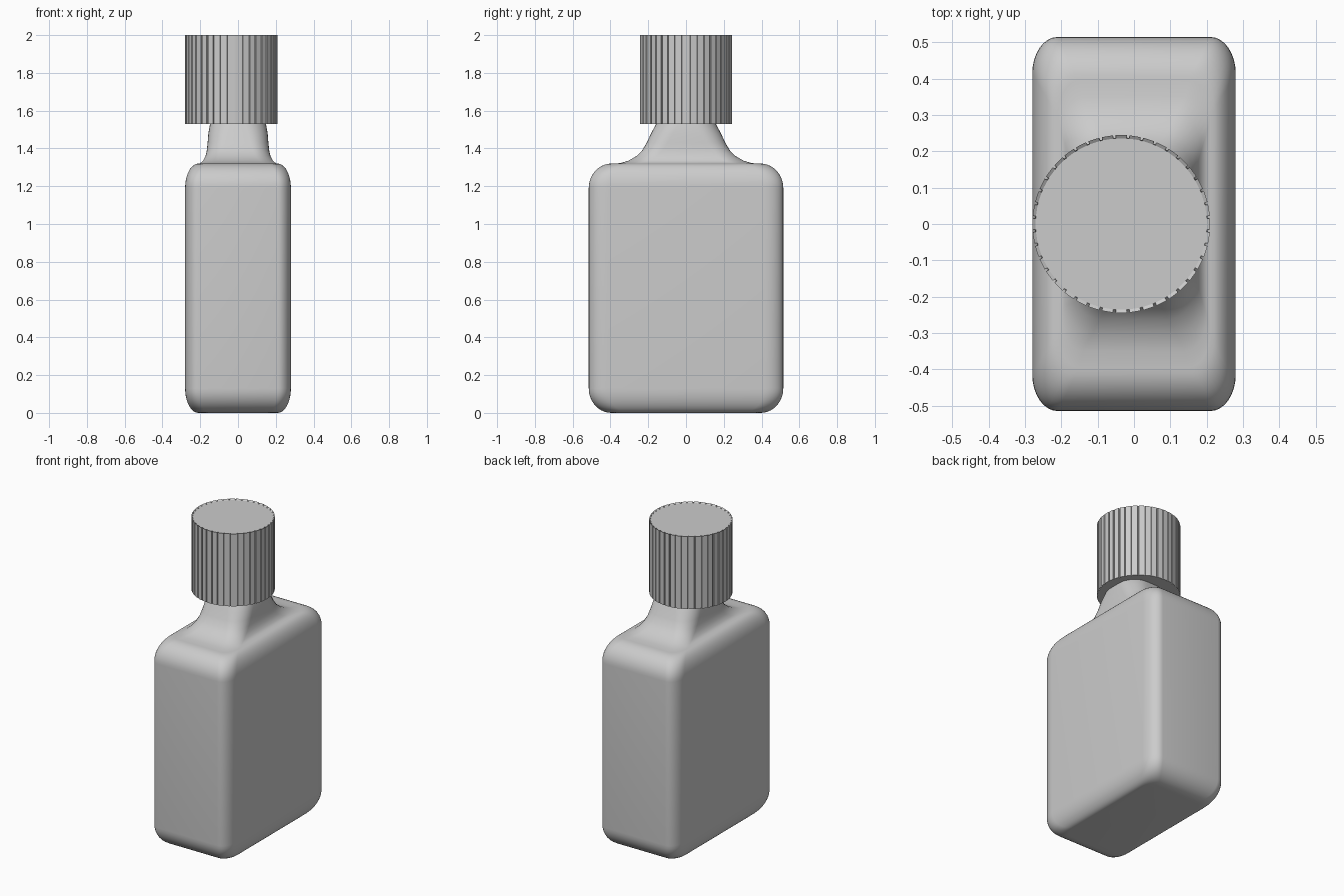
import bpy, bmesh
from math import sin, cos, pi, tau

cube = bpy.data.objects.get("Cube")
if cube:
    bpy.data.objects.remove(cube, do_unlink=True)

# Material
grey = bpy.data.materials.new("light grey")
grey.use_nodes = True
grey.diffuse_color = (0.6, 0.6, 0.6, 1)
grey.node_tree.nodes["Principled BSDF"].inputs["Base Color"].default_value = (0.6, 0.6, 0.6, 1)


def loft(name, rings, angle):
    """Skin equal-length rings of points and close both ends."""
    bm = bmesh.new()
    loops = [[bm.verts.new(p) for p in ring] for ring in rings]
    for low, high in zip(loops, loops[1:]):
        for i in range(len(low)):
            j = (i + 1) % len(low)
            bm.faces.new((low[i], low[j], high[j], high[i]))
    bm.faces.new(loops[0][::-1])
    bm.faces.new(loops[-1])
    mesh = bpy.data.meshes.new(name)
    bm.to_mesh(mesh)
    bm.free()
    mesh.materials.append(grey)
    obj = bpy.data.objects.new(name, mesh)
    bpy.context.collection.objects.link(obj)
    bpy.ops.object.select_all(action="DESELECT")
    obj.select_set(True)
    bpy.context.view_layer.objects.active = obj
    bpy.ops.object.shade_smooth_by_angle(angle=angle)
    return obj


def rounded_rect(z, hx, hy, rx, ry, steps=8):
    """Rectangle of half sizes hx, hy with elliptical corners."""
    points = []
    for quarter, (sx, sy) in enumerate(((1, 1), (-1, 1), (-1, -1), (1, -1))):
        for k in range(steps + 1):
            a = (quarter + k / steps) * pi / 2
            points.append((sx * (hx - rx) + rx * cos(a),
                           sy * (hy - ry) + ry * sin(a), z))
    return points


# Bottle body: rounded base, straight walls, rounded shoulder
STEPS = 10
HEIGHT, EDGE = 1.32, 0.13
quarter = [k / STEPS * pi / 2 for k in range(STEPS + 1)]


def body_ring(z, a):
    inset = 1 - sin(a)
    return rounded_rect(z, 0.28 - 0.07 * inset, 0.515 - 0.12 * inset,
                        0.07 - 0.01 * inset, 0.10)


rings = [body_ring(EDGE * (1 - cos(a)), a) for a in quarter]
rings += [body_ring(HEIGHT - EDGE * (1 - cos(a)), a) for a in reversed(quarter)]

# Neck: flares out of the shoulder and turns rounder as it rises
neck = ((1.322, 0.20, 0.35), (1.335, 0.185, 0.305), (1.36, 0.172, 0.262),
        (1.39, 0.165, 0.232), (1.43, 0.161, 0.208), (1.48, 0.157, 0.185),
        (1.53, 0.148, 0.158), (1.56, 0.14, 0.145))
for i, (z, hx, hy) in enumerate(neck):
    t = i / (len(neck) - 1)
    rings.append(rounded_rect(z, hx, hy, 0.06 + 0.06 * t, 0.10 + 0.02 * t))
loft("bottle_body", rings, 0.7)

# Screw cap: broad flat ribs parted by narrow grooves
RIBS, CENTRE_X, RADIUS = 40, -0.035, 0.245


def cap_ring(z, radius, groove):
    points = []
    for i in range(RIBS):
        for offset, depth in ((-0.40, 0), (0.40, 0), (0.44, groove), (0.56, groove)):
            a = (i + offset) / RIBS * tau
            r = radius - depth
            points.append((CENTRE_X + r * cos(a), r * sin(a), z))
    return points


loft("screw_cap", [cap_ring(1.53, RADIUS, 0.007), cap_ring(2.0, RADIUS, 0.007),
                   cap_ring(1.994, RADIUS - 0.009, 0)], 0.1)
